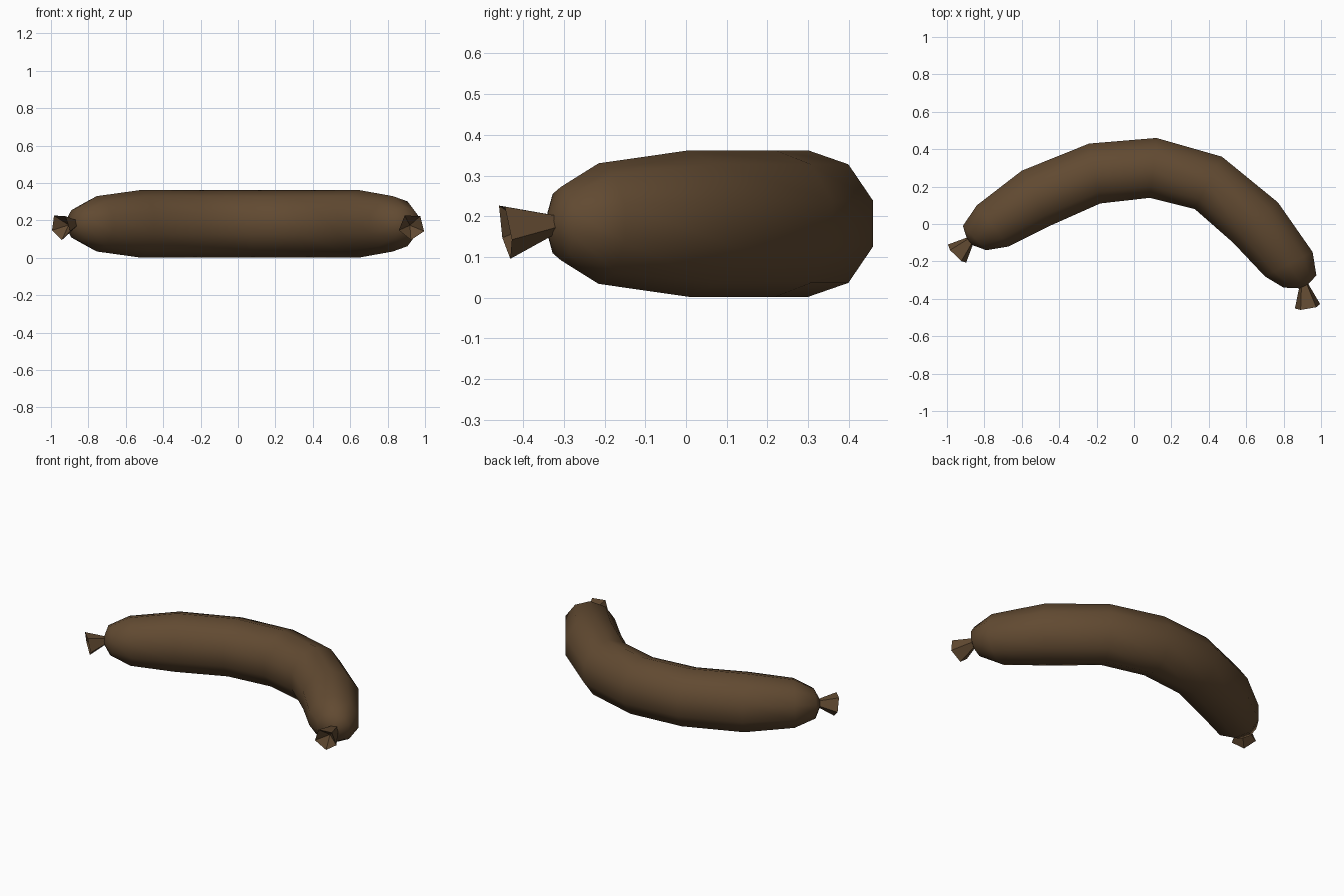
import bpy, bmesh, math
from mathutils import Vector

cube = bpy.data.objects.get("Cube")
if cube:
    bpy.data.objects.remove(cube, do_unlink=True)

brown = bpy.data.materials.new("sausage_brown")
brown.use_nodes = True
COLOR = (0.12, 0.068, 0.031, 1)
brown.diffuse_color = COLOR
brown.node_tree.nodes["Principled BSDF"].inputs["Base Color"].default_value = COLOR

MID = 0.182
UP = Vector((0, 0, 1))


def finish(bm, name, smooth):
    bmesh.ops.recalc_face_normals(bm, faces=bm.faces)
    mesh = bpy.data.meshes.new(name)
    bm.to_mesh(mesh)
    bm.free()
    mesh.materials.append(brown)
    for poly in mesh.polygons:
        poly.use_smooth = smooth
    obj = bpy.data.objects.new(name, mesh)
    bpy.context.collection.objects.link(obj)
    return obj


def ring(bm, center, side, ru, rz, sides, phase, lean=Vector()):
    verts = []
    for i in range(sides):
        a = phase + math.tau * i / sides
        verts.append(bm.verts.new(center + side * ru * math.cos(a)
                                  + (UP * rz + lean) * math.sin(a)))
    return verts


def bridge(bm, a, b):
    n = len(a)
    for i in range(n):
        j = (i + 1) % n
        bm.faces.new((a[i], a[j], b[j], b[i]))


def fan(bm, loop, tip):
    v = bm.verts.new(tip)
    for i in range(len(loop)):
        bm.faces.new((loop[i], loop[(i + 1) % len(loop)], v))


# Curved casing: outer and inner edge of each cross-section, and its half height
SECTIONS = [
    ((-.915, -.01), (-.79, -.14), .09),
    ((-.84, .10), (-.67, -.12), .148),
    ((-.60, .285), (-.45, -.01), .18),
    ((-.24, .43), (-.18, .11), .18),
    ((.12, .46), (.085, .14), .18),
    ((.47, .36), (.325, .08), .18),
    ((.77, .115), (.53, -.10), .18),
    ((.955, -.15), (.70, -.28), .148),
    ((.975, -.275), (.80, -.34), .09),
]
bm = bmesh.new()
loops = []
for outer, inner, rz in SECTIONS:
    o, i = Vector((*outer, MID)), Vector((*inner, MID))
    half = (o - i).length / 2 / math.cos(math.radians(18))
    loops.append(ring(bm, (o + i) / 2, (o - i).normalized(), half, rz,
                      10, math.pi / 2))
for a, b in zip(loops, loops[1:]):
    bridge(bm, a, b)
fan(bm, loops[0], Vector((-.885, -.105, MID)))
fan(bm, loops[-1], Vector((.91, -.345, MID)))
finish(bm, "sausage_casing", True)


# Flared, pinched casing ends with a hollow mouth
def tied_end(name, neck, mouth):
    neck, mouth = Vector((*neck, MID)), Vector((*mouth, MID - .015))
    axis = (mouth - neck).normalized()
    side = UP.cross(axis).normalized()
    bm = bmesh.new()
    phase = math.radians(-20)
    small = ring(bm, neck, side, .022, .024, 5, phase)
    rim = ring(bm, mouth, side, .072, .073, 5, phase, axis * .012)
    bridge(bm, small, rim)
    bm.faces.new(small)
    fan(bm, rim, mouth - axis * .06)
    finish(bm, name, False)


tied_end("left_tied_end", (.908, -.318), (.929, -.443))
tied_end("right_tied_end", (-.872, -.085), (-.948, -.161))
